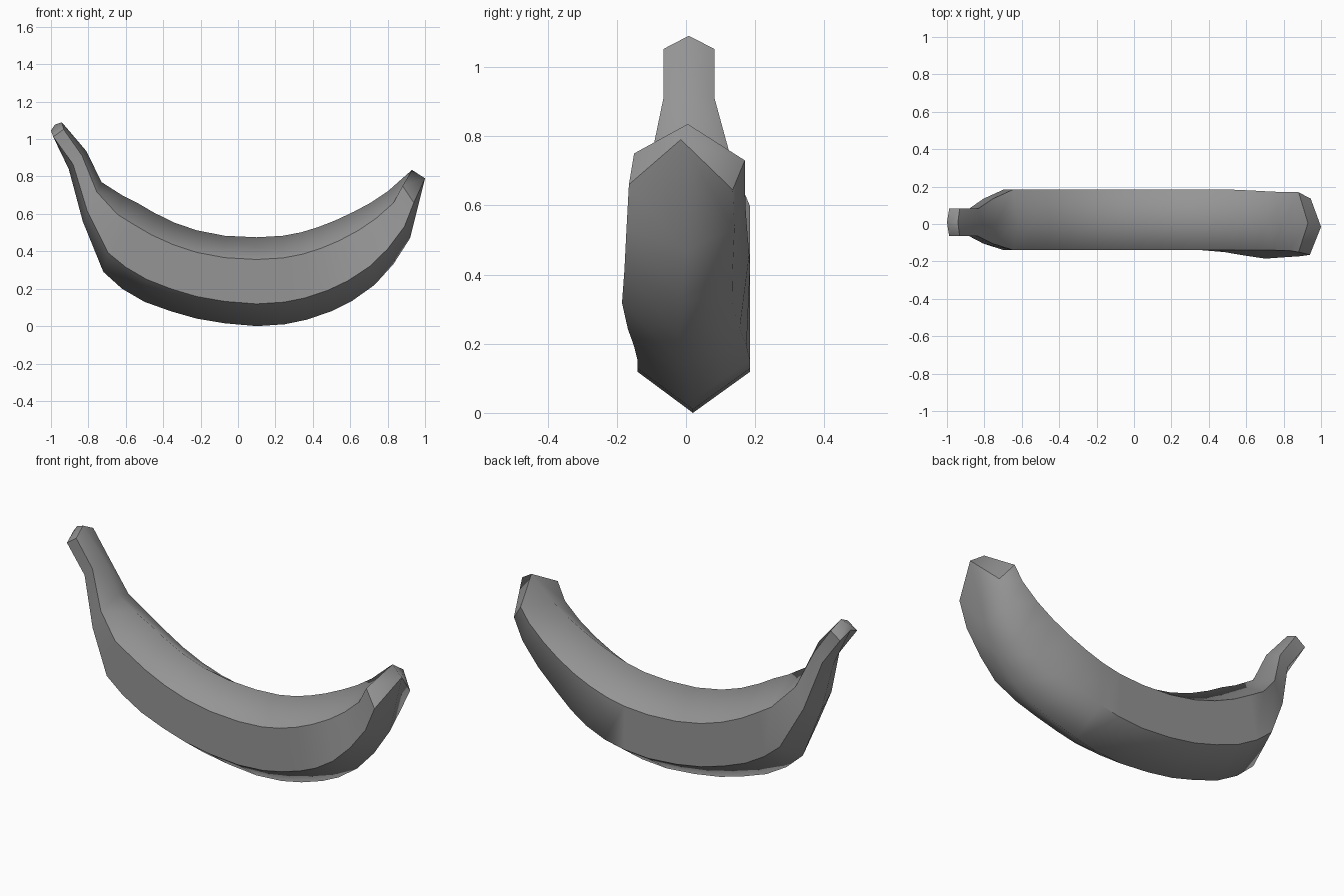
import bpy
from mathutils import Vector

# Hexagonal sections along the fruit: keel x,z / top x,z / front y / back y / keel-side lean
SECTIONS = [
    (-0.905, 0.84, -0.81, 0.935, -0.065, 0.082, 0),
    (-0.83, 0.56, -0.73, 0.77, -0.105, 0.135, 0),
    (-0.72, 0.29, -0.62, 0.70, -0.14, 0.185, 0),
    (-0.62, 0.20, -0.54, 0.66, -0.14, 0.185, 0),
    (-0.50, 0.13, -0.45, 0.607, -0.14, 0.185, 0),
    (-0.36, 0.08, -0.34, 0.553, -0.14, 0.185, 0),
    (-0.22, 0.04, -0.22, 0.512, -0.14, 0.185, 0),
    (-0.07, 0.015, -0.07, 0.483, -0.14, 0.185, 0),
    (0.10, 0.0, 0.10, 0.475, -0.14, 0.185, 0),
    (0.25, 0.01, 0.24, 0.483, -0.14, 0.185, 0),
    (0.37, 0.035, 0.34, 0.502, -0.14, 0.185, 0),
    (0.50, 0.08, 0.43, 0.53, -0.14, 0.185, 0.01),
    (0.61, 0.135, 0.52, 0.565, -0.14, 0.183, 0.028),
    (0.73, 0.22, 0.62, 0.612, -0.14, 0.178, 0.045),
    (0.83, 0.33, 0.71, 0.66, -0.14, 0.173, 0.038),
    (0.92, 0.47, 0.80, 0.72, -0.142, 0.17, 0.03),
]


def section(kx, kz, tx, tz, front, back, lean):
    def at(f, y):
        return Vector((kx + (tx - kx) * f, y, kz + (tz - kz) * f))
    return [at(0, 0.02 - 0.8 * lean), at(0.25, front - lean), at(0.75, front),
            at(1, 0.008), at(0.75, back), at(0.25, back - lean)]


# Cut stem end and blunt blossom end
stem_end = [(-1.0, 0.008, 1.045), (-0.988, -0.065, 1.012), (-0.932, -0.065, 1.052),
            (-0.942, 0.008, 1.09), (-0.932, 0.082, 1.052), (-0.988, 0.082, 1.012)]
blossom_end = [(1.0, -0.015, 0.79), (0.94, -0.165, 0.66), (0.88, -0.15, 0.75),
               (0.93, 0.005, 0.835), (0.88, 0.17, 0.73), (0.945, 0.135, 0.645)]
rings = [stem_end] + [section(*s) for s in SECTIONS] + [blossom_end]

# Skin: bridge neighbouring rings
verts = [v for ring in rings for v in ring]
faces = []
for r in range(len(rings) - 1):
    for i in range(6):
        a, b = r * 6 + i, r * 6 + (i + 1) % 6
        faces.append((a, a + 6, b + 6, b))

# Caps: stem fans to a slightly raised centre, blossom end splits across its ridge
centre = len(verts)
verts.append((-0.978, 0.008, 1.078))
faces += [(centre, i, (i + 1) % 6) for i in range(6)]
n = (len(rings) - 1) * 6
faces += [(n, n + 3, n + 2, n + 1), (n, n + 5, n + 4, n + 3)]

mesh = bpy.data.meshes.new("banana")
mesh.from_pydata(verts, [], faces)
banana = bpy.data.objects.new("banana", mesh)
bpy.context.collection.objects.link(banana)
bpy.context.view_layer.objects.active = banana
banana.select_set(True)

# Consistent outward normals
bpy.ops.object.mode_set(mode='EDIT')
bpy.ops.mesh.select_all(action='SELECT')
bpy.ops.mesh.normals_make_consistent(inside=False)
bpy.ops.object.mode_set(mode='OBJECT')

# Smooth over keel and top, crisp along the four side ridges and both end rims
bpy.ops.object.shade_smooth()
for edge in mesh.edges:
    a, b = sorted(edge.vertices)
    side_ridge = b - a == 6 and a % 6 in (1, 2, 4, 5) and b < centre
    faded = a % 6 == 5 and a >= 66          # back lower ridge softens near the blossom end
    rim = b < 6 or (a >= n and b < centre and b - a != 3)
    edge.use_edge_sharp = (side_ridge and not faded) or rim

# Dark grey skin
skin = bpy.data.materials.new("dark_grey_skin")
skin.diffuse_color = (0.3, 0.3, 0.3, 1)
mesh.materials.append(skin)
